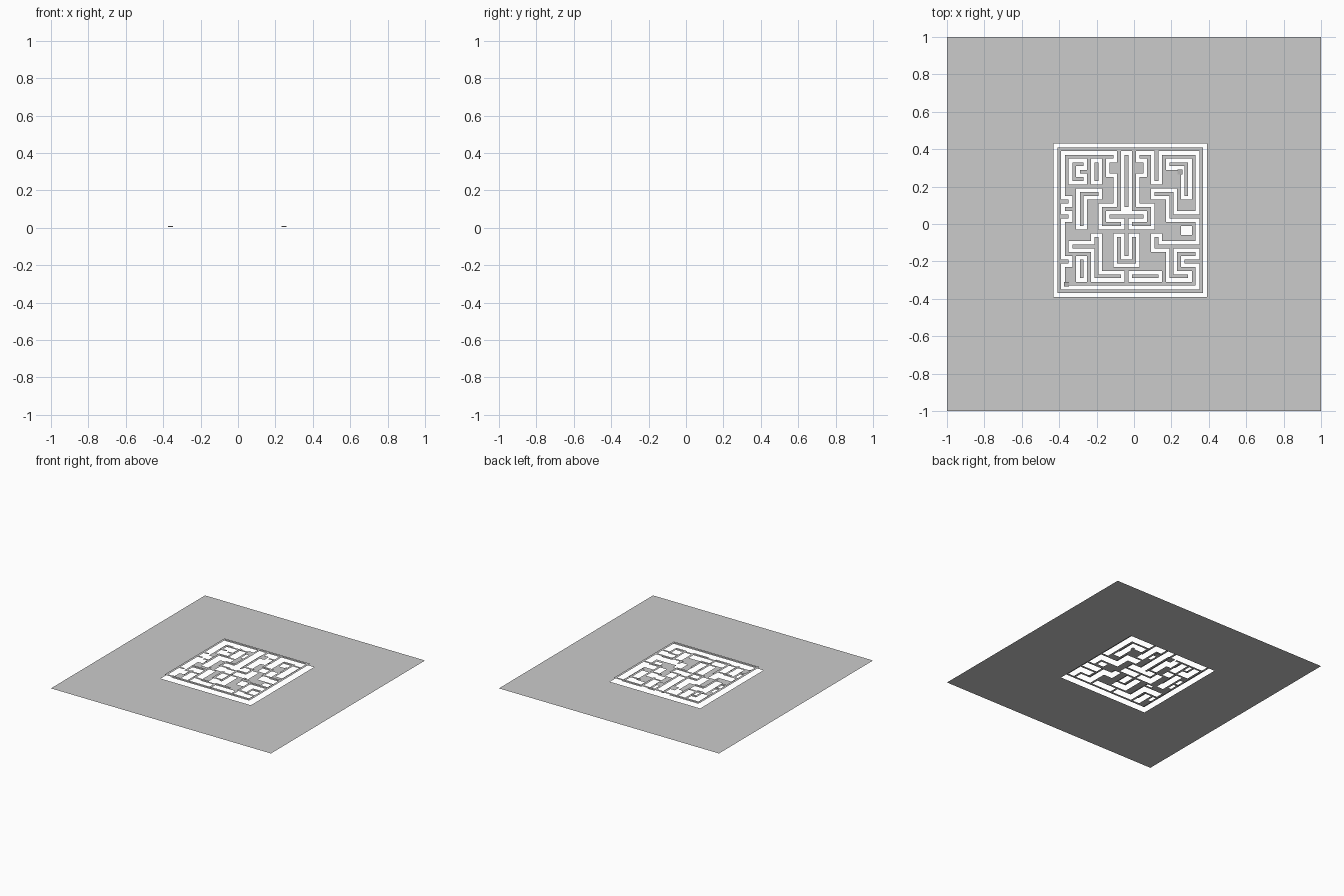
import bpy, bmesh

if "Cube" in bpy.data.objects:
    bpy.data.objects.remove(bpy.data.objects["Cube"])

CELL, SUB, N = 0.04, 4, 20          # maze cell, subdivisions per cell, cells per side
STEP = CELL / SUB
X0, Y1 = -0.42, 0.42                # upper left corner of the maze
LID = 0.03                          # height of the floating wall tops

# Straight wall runs: column, row, columns wide, rows tall
RUNS = [
    (2, 2, 2, 1), (2, 3, 1, 1), (2, 4, 2, 1), (5, 2, 1, 3),        # upper left hook and bar
    (3, 6, 3, 1), (3, 6, 1, 5), (1, 7, 1, 1), (1, 9, 1, 1),        # left arm
    (7, 2, 1, 2), (11, 2, 1, 2), (13, 1, 1, 4),                    # top stubs
    (6, 8, 3, 1), (10, 8, 3, 1), (6, 8, 1, 3), (12, 8, 1, 3),      # centre box
    (6, 10, 3, 1), (10, 10, 3, 1),
    (15, 2, 3, 1), (17, 2, 1, 5), (13, 6, 3, 1), (15, 6, 1, 4),    # right arms
    (15, 9, 5, 1), (2, 13, 4, 1), (5, 12, 1, 6), (5, 17, 4, 1),
    (8, 15, 3, 1), (13, 12, 1, 2), (13, 13, 7, 1), (15, 13, 1, 5),
    (10, 17, 4, 1), (15, 17, 3, 1), (17, 15, 2, 1),                # lower runs
    (3, 15, 1, 3), (1, 15, 1, 1),
]
walls = {(c + i, r + j) for c, r, w, h in RUNS for i in range(w) for j in range(h)}
# Outer ring, twin centre columns and the sides of the U
for k in range(N):
    walls |= {(k, 0), (k, N - 1), (0, k), (N - 1, k)}
for col in (8, 10):
    walls |= {(col, r) for r in range(1, 9)} | {(col, r) for r in range(12, 16)}


def is_wall(i, j):
    """Wall test on the fine grid; outside the maze counts as floor."""
    return (i // SUB, j // SUB) in walls


def kind(i, j):
    """Fine cells touching the other kind form the open gap."""
    me = is_wall(i, j)
    for di in (-1, 0, 1):
        for dj in (-1, 0, 1):
            if is_wall(i + di, j + dj) != me:
                return None
    return me


def add_rect(bm, x0, y0, x1, y1, z):
    bm.faces.new([bm.verts.new(p) for p in
                  ((x0, y0, z), (x1, y0, z), (x1, y1, z), (x0, y1, z))])


def finish(bm, name):
    bmesh.ops.remove_doubles(bm, verts=bm.verts, dist=0.0005)
    mesh = bpy.data.meshes.new(name)
    bm.to_mesh(mesh)
    bm.free()
    obj = bpy.data.objects.new(name, mesh)
    bpy.context.collection.objects.link(obj)
    return obj


# Two open holes in the floor
HOLES = ((-0.04, 0.065, 0.02), (0.28, -0.04, 0.025))


def in_hole(x, y):
    return any(abs(x - hx) < r and abs(y - hy) < r for hx, hy, r in HOLES)


# Maze floor and raised wall tops, separated by open slots
floor, tops = bmesh.new(), bmesh.new()
for j in range(-2, N * SUB + 2):
    for i in range(-2, N * SUB + 2):
        k = kind(i, j)
        x, y = X0 + i * STEP, Y1 - (j + 1) * STEP
        if k is None or (not k and in_hole(x + STEP / 2, y + STEP / 2)):
            continue
        add_rect(tops if k else floor, x, y, x + STEP, y + STEP, LID if k else 0)

# Surrounding ground sheet
a, b = X0 - 2 * STEP, X0 + N * CELL + 2 * STEP
c, d = Y1 - N * CELL - 2 * STEP, Y1 + 2 * STEP
for r in ((-1, -1, 1, c), (-1, d, 1, 1), (-1, c, a, d), (b, c, 1, d)):
    add_rect(floor, *r, 0)
finish(floor, "floor_sheet")
finish(tops, "wall_tops")

# Small tilted flakes lying in the corridors
flakes = bmesh.new()
for x, y in ((-0.36, -0.322), (0.245, 0.278)):
    h = 0.013
    flakes.faces.new([flakes.verts.new(p) for p in
                      ((x - h, y - h, 0.003), (x + h, y - h, 0.003),
                       (x + h, y + h, 0.009), (x - h, y + h, 0.009))])
finish(flakes, "flakes")
